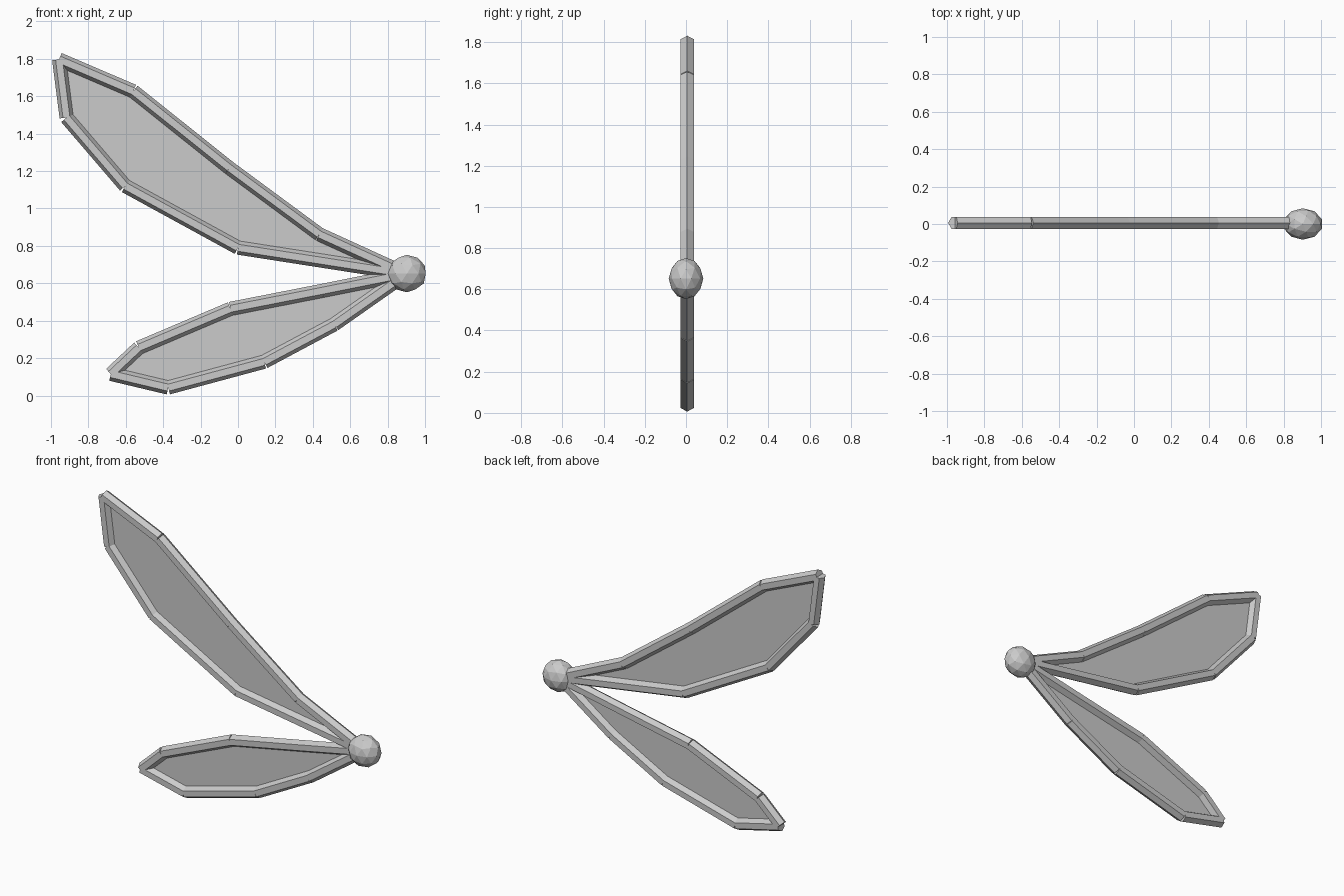
import bpy, bmesh
from mathutils import Vector, Matrix

if "Cube" in bpy.data.objects:
    bpy.data.objects.remove(bpy.data.objects["Cube"])

Y = 0.006      # wing plane
R = 0.037      # strut radius (hexagonal rods)
ROOT = (0.9, 0.65)

# Wing outlines as (x, z) joints, starting at the root
UPPER = [ROOT, (0.435, 0.862), (-0.045, 1.216), (-0.56, 1.627),
         (-0.957, 1.797), (-0.917, 1.486), (-0.603, 1.12), (0.0, 0.79)]
LOWER = [ROOT, (0.45, 0.56), (-0.04, 0.464), (-0.53, 0.256),
         (-0.68, 0.115), (-0.373, 0.042), (0.14, 0.18), (0.515, 0.38)]


def add_object(name, bm):
    mesh = bpy.data.meshes.new(name)
    bm.to_mesh(mesh)
    bm.free()
    obj = bpy.data.objects.new(name, mesh)
    bpy.context.collection.objects.link(obj)
    return obj


def strut(bm, a, b):
    # Hexagonal rod from a to b, flat sides facing front and back
    a, b = Vector((a[0], Y, a[1])), Vector((b[0], Y, b[1]))
    axis = (b - a).normalized()
    depth = Vector((0, 1, 0))
    side = depth.cross(axis)
    rot = Matrix((side, depth, axis)).transposed().to_4x4()
    # circle vertices start on an axis: make sure one points along "side"
    new = bmesh.ops.create_cone(bm, cap_ends=True, segments=6, radius1=R,
                                radius2=R, depth=(b - a).length)["verts"]
    if max(v.co.x for v in new) < R * 0.95:
        bmesh.ops.rotate(bm, verts=new, matrix=Matrix.Rotation(0.5235988, 3, 'Z'))
    bmesh.ops.transform(bm, verts=new, matrix=Matrix.Translation((a + b) / 2) @ rot)


def wing(name, pts):
    # Frame of separate rods
    bm = bmesh.new()
    for a, b in zip(pts, pts[1:] + pts[:1]):
        strut(bm, a, b)
    add_object(name + "_frame", bm)
    # Thin membrane inside the frame
    bm = bmesh.new()
    face = bm.faces.new([bm.verts.new((x, Y, z)) for x, z in pts])
    bmesh.ops.triangulate(bm, faces=[face])
    add_object(name + "_membrane", bm)


wing("upper_wing", UPPER)
wing("lower_wing", LOWER)

# Faceted ball joining both wings at the root
bm = bmesh.new()
bmesh.ops.create_icosphere(bm, subdivisions=2, radius=0.1)
bmesh.ops.scale(bm, vec=(1.06, 0.84, 1.0), verts=bm.verts)
bmesh.ops.translate(bm, vec=(0.903, 0, 0.652), verts=bm.verts)
add_object("wing_root_ball", bm)
